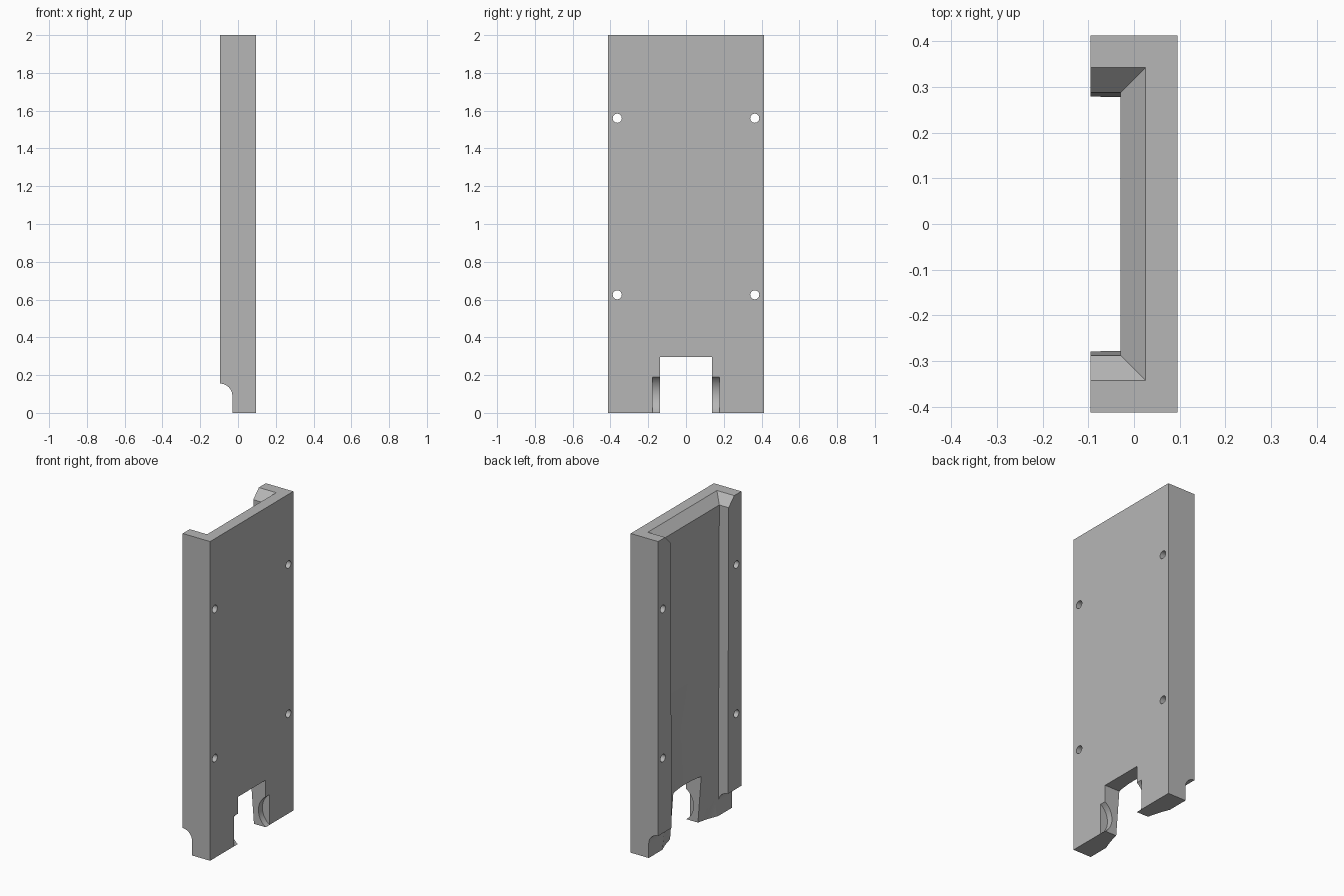
import bpy
import bmesh
import math
from mathutils import Matrix

cube = bpy.data.objects.get("Cube")
if cube:
    bpy.data.objects.remove(cube)

grey = bpy.data.materials.new("plain grey")
grey.use_nodes = True
colour = (0.47, 0.47, 0.47, 1)
grey.diffuse_color = colour
grey.node_tree.nodes["Principled BSDF"].inputs["Base Color"].default_value = colour


def make_object(name, bm):
    bmesh.ops.recalc_face_normals(bm, faces=bm.faces)
    mesh = bpy.data.meshes.new(name)
    bm.to_mesh(mesh)
    bm.free()
    mesh.materials.append(grey)
    obj = bpy.data.objects.new(name, mesh)
    bpy.context.collection.objects.link(obj)
    return obj


def loft(name, rings):
    """Solid through a row of rings with equal point counts."""
    bm = bmesh.new()
    loops = [[bm.verts.new(p) for p in ring] for ring in rings]
    for a, b in zip(loops, loops[1:]):
        for i in range(len(a)):
            j = (i + 1) % len(a)
            bm.faces.new((a[i], a[j], b[j], b[i]))
    bm.faces.new(loops[0])
    bm.faces.new(loops[-1])
    return make_object(name, bm)


def box(name, x0, x1, y0, y1, z0, z1):
    return loft(name, [[(x0, y0, z), (x1, y0, z), (x1, y1, z), (x0, y1, z)]
                       for z in (z0, z1)])


def cylinder(name, radius, length, matrix, sides):
    bm = bmesh.new()
    bmesh.ops.create_cone(bm, cap_ends=True, segments=sides, radius1=radius,
                          radius2=radius, depth=length, matrix=matrix)
    return make_object(name, bm)


def combine(target, cutter, operation="DIFFERENCE"):
    """Apply one boolean and drop the cutter."""
    cutter.hide_render = True
    mod = target.modifiers.new("cut", "BOOLEAN")
    mod.operation = operation
    mod.solver = "EXACT"
    mod.object = cutter
    bpy.ops.object.select_all(action="DESELECT")
    bpy.context.view_layer.objects.active = target
    target.select_set(True)
    bpy.ops.object.modifier_apply(modifier=mod.name)
    bpy.data.objects.remove(cutter)


# Main slab
half_x, half_y, height = 0.095, 0.412, 2.0
plate = box("channel_plate", -half_x, half_x, -half_y, half_y, 0, height)

# Tapered channel with a flared top mouth
floor_x, channel_y = -0.03, 0.277
sections = [(-0.1, floor_x, channel_y), (1.945, floor_x, 0.287), (2.1, 0.125, 0.442)]
combine(plate, loft("channel_cutter", [
    [(-0.3, -w, z), (x, -w, z), (x, w, z), (-0.3, w, z)] for z, x, w in sections]))

# Shallow curved scoop in the lower channel floor
tilt = math.atan2(0.058, 0.75)
radius = 0.69
scoop = cylinder("scoop_cutter", radius, 3,
                 Matrix.Translation((0.028 - radius / math.cos(tilt), 0, 0))
                 @ Matrix.Rotation(-tilt, 4, "Y"), 128)
combine(scoop, box("scoop_limit", -0.08, 0.2, -channel_y + 0.001,
                   channel_y - 0.001, -0.1, 0.9), "INTERSECT")
combine(plate, scoop)

# Rounded step under both rails
step = [(-0.2, -0.1), (floor_x, -0.1)]
for i in range(13):
    a = math.pi / 2 * i / 12
    step.append((-half_x + 0.065 * math.cos(a), 0.09 + 0.065 * math.sin(a)))
step.append((-0.2, 0.155))
combine(plate, loft("step_cutter", [[(x, y, z) for x, z in step] for y in (-0.6, 0.6)]))

# Bottom opening and its round side pockets
combine(plate, box("opening_cutter", -0.3, 0.3, -0.138, 0.138, -0.1, 0.295))
combine(plate, cylinder("pocket_cutter", 0.115, 0.354,
                        Matrix.Translation((0.16, 0, 0.095))
                        @ Matrix.Rotation(math.pi / 2, 4, "X"), 64))

# Four mounting holes
for side in (-1, 1):
    for z in (0.625, 1.56):
        combine(plate, cylinder("hole_cutter", 0.024, 1,
                                Matrix.Translation((0, side * 0.364, z))
                                @ Matrix.Rotation(math.pi / 2, 4, "Y"), 32))

bpy.ops.object.select_all(action="DESELECT")
plate.select_set(True)
bpy.context.view_layer.objects.active = plate
bpy.ops.object.shade_smooth_by_angle(angle=math.radians(25))
